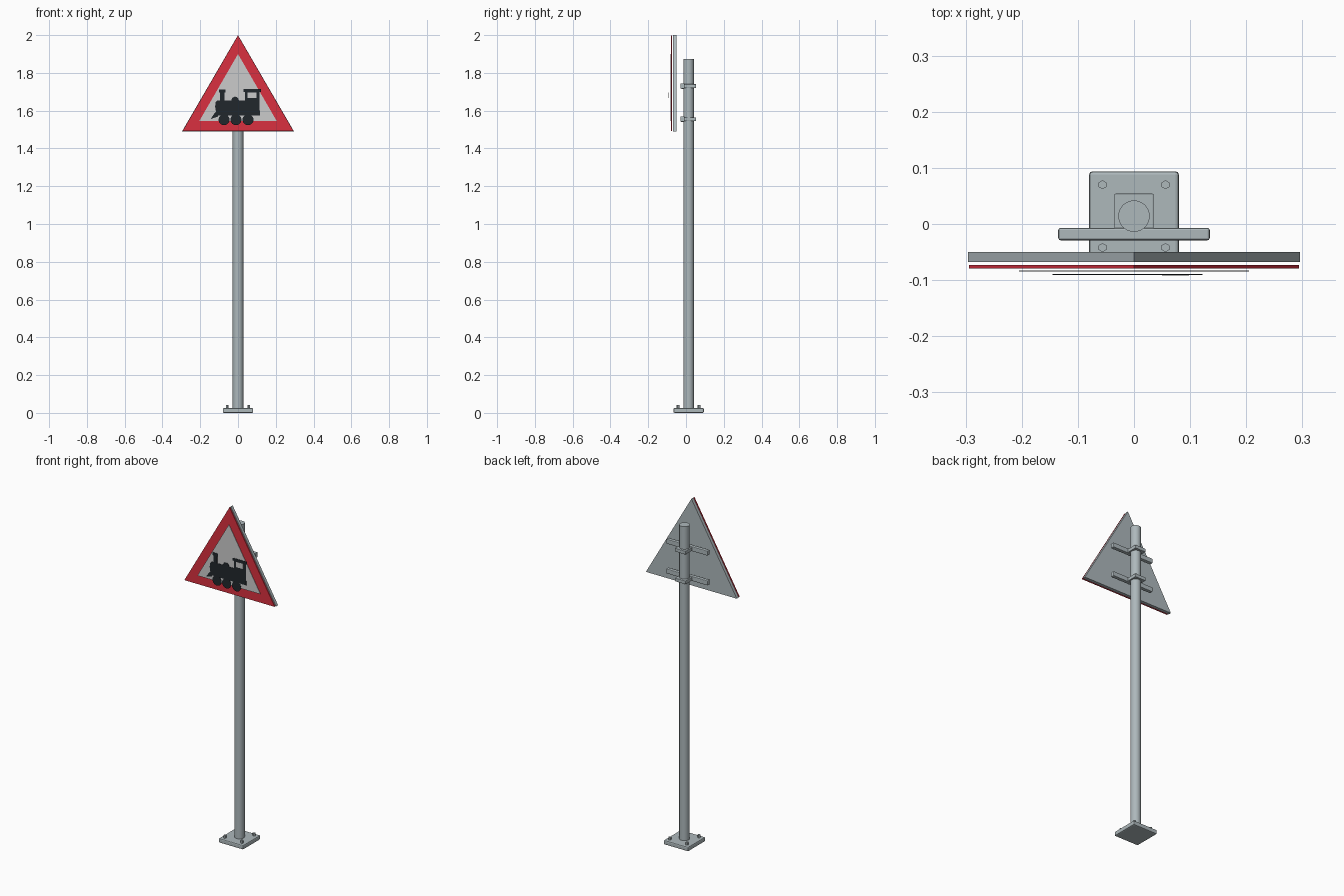
import bpy, bmesh, math
from mathutils import Matrix

if "Cube" in bpy.data.objects:
    bpy.data.objects.remove(bpy.data.objects["Cube"])


def material(name, rgb):
    m = bpy.data.materials.new(name)
    m.diffuse_color = (*rgb, 1)
    m.use_nodes = True
    m.node_tree.nodes["Principled BSDF"].inputs["Base Color"].default_value = m.diffuse_color
    return m


STEEL = material("galvanised_steel", (0.42, 0.48, 0.50))
RED = material("sign_red", (0.70, 0.03, 0.05))
WHITE = material("sign_white", (0.80, 0.80, 0.80))
BLACK = material("sign_black", (0.015, 0.02, 0.025))


def finish(name, bm, mat, bevel=0.0, smooth=False):
    bmesh.ops.recalc_face_normals(bm, faces=bm.faces[:])
    me = bpy.data.meshes.new(name)
    bm.to_mesh(me)
    bm.free()
    ob = bpy.data.objects.new(name, me)
    bpy.context.collection.objects.link(ob)
    me.materials.append(mat)
    if bevel:
        b = ob.modifiers.new("bevel", 'BEVEL')
        b.width, b.segments = bevel, 2
    if smooth:
        bpy.ops.object.select_all(action='DESELECT')
        ob.select_set(True)
        bpy.context.view_layer.objects.active = ob
        bpy.ops.object.shade_smooth_by_angle(angle=math.radians(35))
    return ob


def box(name, lo, hi, mat=STEEL, bevel=0.0):
    bm = bmesh.new()
    size = [b - a for a, b in zip(lo, hi)]
    mid = [(a + b) / 2 for a, b in zip(lo, hi)]
    bmesh.ops.create_cube(bm, size=1, matrix=Matrix.Translation(mid) @ Matrix.Diagonal((*size, 1)))
    return finish(name, bm, mat, bevel)


def cylinder(name, x, y, z0, z1, r, sides, smooth=True):
    bm = bmesh.new()
    bmesh.ops.create_cone(bm, cap_ends=True, segments=sides, radius1=r, radius2=r,
                          depth=z1 - z0, matrix=Matrix.Translation((x, y, (z0 + z1) / 2)))
    return finish(name, bm, STEEL, smooth=smooth)


def plates(name, outlines, y0, y1, mat):
    """Flat shapes in the xz plane, extruded from y0 to y1."""
    bm = bmesh.new()
    for pts in outlines:
        f = bm.faces.new([bm.verts.new((x, y0, z)) for x, z in pts])
        ext = bmesh.ops.extrude_face_region(bm, geom=[f], use_keep_orig=True)
        verts = [v for v in ext["geom"] if isinstance(v, bmesh.types.BMVert)]
        bmesh.ops.translate(bm, verts=verts, vec=(0, y1 - y0, 0))
    return finish(name, bm, mat)


def rect(x0, x1, z0, z1):
    return [(x0, z0), (x1, z0), (x1, z1), (x0, z1)]


def disc(x, z, r, n=24):
    return [(x + r * math.cos(2 * math.pi * i / n), z + r * math.sin(2 * math.pi * i / n)) for i in range(n)]


def triangle(half, z0, z1):
    return [(-half, z0), (half, z0), (0, z1)]


# Foot plate, anchor bolts and pole
PY = 0.014
box("base_plate", (-0.08, PY - 0.08, 0), (0.08, PY + 0.08, 0.026), bevel=0.006)
for i, (sx, sy) in enumerate([(-1, -1), (1, -1), (-1, 1), (1, 1)]):
    cylinder(f"anchor_bolt_{i + 1}", sx * 0.056, PY + sy * 0.056, 0.02, 0.042, 0.008, 6, smooth=False)
cylinder("pole", 0, PY, 0.02, 1.873, 0.028, 32)

# Brackets: cross rail in front of the pole, clamp block around it
for label, z in (("lower", 1.555), ("upper", 1.73)):
    box(f"{label}_rail", (-0.135, -0.029, z - 0.014), (0.135, -0.007, z + 0.014), bevel=0.004)
    box(f"{label}_clamp", (-0.035, -0.02, z - 0.01), (0.035, 0.054, z + 0.01), bevel=0.002)

# Layered warning sign
plates("sign_back", [triangle(0.296, 1.491, 2.0)], -0.050, -0.068, STEEL)
plates("sign_red_border", [triangle(0.294, 1.492, 1.999)], -0.073, -0.079, RED)
plates("sign_white_field", [triangle(0.205, 1.545, 1.90)], -0.083, -0.085, WHITE)

# Locomotive pictogram
plates("locomotive_symbol", [
    # boiler with rounded nose
    [(-0.112, 1.59), (0.045, 1.59), (0.045, 1.655), (-0.108, 1.655), (-0.118, 1.645), (-0.121, 1.622), (-0.118, 1.60)],
    rect(-0.112, 0.117, 1.575, 1.60),       # frame
    rect(-0.096, -0.072, 1.65, 1.70),       # chimney
    rect(-0.101, -0.067, 1.695, 1.712),     # chimney lip
    disc(-0.015, 1.655, 0.019),             # steam dome
    rect(0.036, 0.115, 1.575, 1.702),       # cab
    rect(0.029, 0.122, 1.698, 1.714),       # cab roof
    [(-0.145, 1.556), (-0.107, 1.568), (-0.107, 1.605), (-0.122, 1.59)],  # cowcatcher
    *[disc(x, 1.552, 0.029) for x in (-0.074, -0.011, 0.053)],            # wheels
], -0.089, -0.0905, BLACK)
plates("cab_window", [rect(0.05, 0.098, 1.666, 1.697)], -0.091, -0.092, WHITE)
